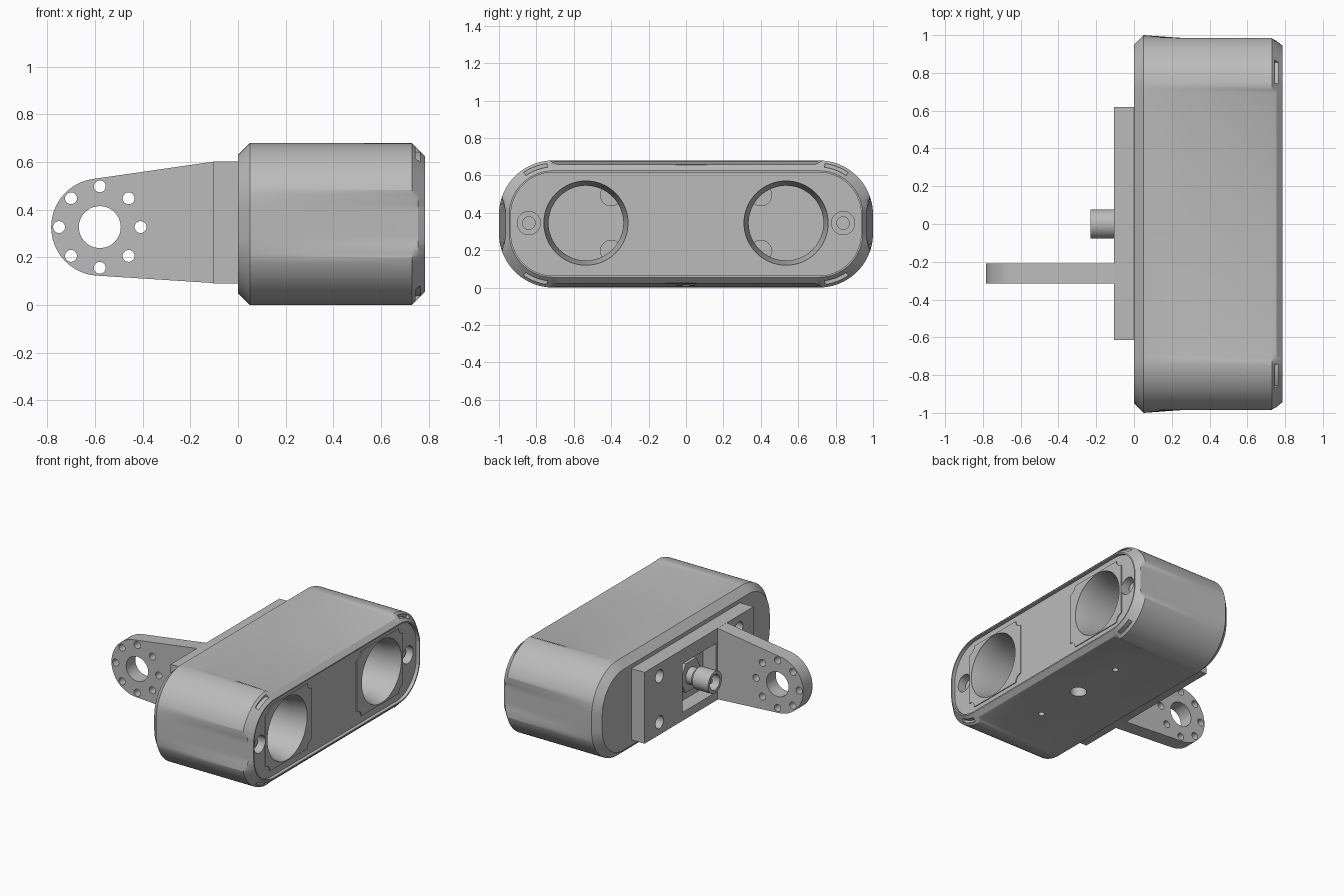
import bpy, bmesh
from math import cos, sin, pi, radians
from mathutils import Vector

cube = bpy.data.objects.get("Cube")
if cube:
    bpy.data.objects.remove(cube, do_unlink=True)

grey = bpy.data.materials.new("plain grey")
grey.use_nodes = True
grey.diffuse_color = (0.5, 0.5, 0.5, 1)
grey.node_tree.nodes["Principled BSDF"].inputs["Base Color"].default_value = (0.5, 0.5, 0.5, 1)

MID = 0.34          # height of the centre line
LENS_Y = 0.535


def loft(name, rings):
    """Skin a list of equal rings and cap both ends."""
    bm = bmesh.new()
    loops = [[bm.verts.new(p) for p in ring] for ring in rings]
    for a, b in zip(loops, loops[1:]):
        for i in range(len(a)):
            j = (i + 1) % len(a)
            bm.faces.new((a[i], a[j], b[j], b[i]))
    bm.faces.new(loops[0][::-1])
    bm.faces.new(loops[-1])
    bmesh.ops.recalc_face_normals(bm, faces=bm.faces)
    mesh = bpy.data.meshes.new(name)
    bm.to_mesh(mesh)
    bm.free()
    mesh.materials.append(grey)
    ob = bpy.data.objects.new(name, mesh)
    bpy.context.collection.objects.link(ob)
    return ob


def place(pts, axis, h):
    if axis == "x":
        return [(h, u, v) for u, v in pts]
    if axis == "y":
        return [(u, h, v) for u, v in pts]
    return [(u, v, h) for u, v in pts]


def prism(name, pts, axis, a, b):
    return loft(name, [place(pts, axis, a), place(pts, axis, b)])


def arc(u, v, r, a0, a1, n):
    return [(u + r * cos(radians(a0 + (a1 - a0) * i / n)),
             v + r * sin(radians(a0 + (a1 - a0) * i / n))) for i in range(n + 1)]


def circle(u, v, r, n=48):
    return arc(u, v, r, 0, 360, n)[:-1]


def rect(u0, u1, v0, v1):
    return [(u0, v0), (u1, v0), (u1, v1), (u0, v1)]


def cut(ob, cutter):
    mod = ob.modifiers.new("cut", "BOOLEAN")
    mod.operation = "DIFFERENCE"
    mod.solver = "EXACT"
    mod.object = cutter
    select(ob)
    bpy.ops.object.modifier_apply(modifier=mod.name)
    bpy.data.objects.remove(cutter, do_unlink=True)


def select(ob):
    bpy.ops.object.select_all(action="DESELECT")
    ob.select_set(True)
    bpy.context.view_layer.objects.active = ob


def smooth(ob, angle=25):
    select(ob)
    bpy.ops.object.shade_smooth_by_angle(angle=radians(angle))


def unit(t):
    return max(0.0, min(1.0, t))


def section(x, r, end_floor=1.0, top_floor=0.34):
    """Rounded-rectangle slice; its flats are pressed in to the given floors."""
    quarter = [(0.71 + 0.29, 0.0)] + arc(0.71, 0.05, r, 0, 90, 24) + [(0.69, 0.05 + r), (0.0, 0.05 + r)]
    quarter[0] = (0.71 + r, 0.0)
    pts = []
    for y, z in quarter:
        end = end_floor + max(0, 0.985 - end_floor) * unit((z - 0.07) / 0.08)
        top = top_floor + (0.34 - top_floor) * unit((y - 0.69) / 0.04)
        pts.append((min(y, end), min(z, top)))
    half = pts + [(-y, z) for y, z in pts[-2::-1]]
    full = half + [(y, -z) for y, z in half[-2:0:-1]]
    return [(x, y, MID + z) for y, z in full]


# Housing: bevelled shell with pressed flats and a recessed front panel
body = loft("housing", [
    section(0.0, 0.24),
    section(0.05, 0.29),
    section(0.28, 0.29, 0.983, 0.337),
    section(0.73, 0.29, 0.966, 0.32),
    section(0.755, 0.265, 0.965, 0.319),
    section(0.785, 0.235),
    section(0.785, 0.226),
    section(0.76, 0.226)])

for s in (1, -1):
    y = s * LENS_Y
    zc = 0.345
    # Lens bore: tapered mouth, then a straight tube
    cut(body, loft("mouth_cutter", [place(circle(y, zc, r, 64), "x", x)
                                    for x, r in ((0.8, 0.225), (0.76, 0.225), (0.66, 0.2), (0.3, 0.2))]))
    # Screw pocket at the outer edge
    cut(body, prism("pocket_cutter", circle(s * 0.84, zc, 0.062), "x", 0.69, 0.8))
    # Curved slots on the corner bevels
    for v in (1, -1):
        band = arc(0.71, 0.05, 0.275, 55, 83, 8) + arc(0.71, 0.05, 0.255, 83, 55, 8)
        cut(body, prism("slot_cutter", [(s * a, MID + v * b) for a, b in band], "x", 0.735, 0.82))
    # Small fixing hole underneath
    cut(body, prism("fixing_cutter", circle(0.48, s * 0.38, 0.02, 24), "z", -0.1, 0.12))
cut(body, prism("tripod_cutter", circle(0.48, 0, 0.055), "z", -0.1, 0.15))
smooth(body)

for s, side in ((1, "left"), (-1, "right")):
    y = s * LENS_Y
    # Lens plate with scooped corners
    u0, u1, v0, v1, r = 0.255, 0.78, 0.112, 0.577, 0.05
    shape = (arc(u0, v0, r, 90, 0, 6) + arc(u1, v0, r, 180, 90, 6)
             + arc(u1, v1, r, 270, 180, 6) + arc(u0, v1, r, 0, -90, 6))
    plate = prism(side + "_lens_plate", [(s * a, b) for a, b in shape], "x", 0.755, 0.766)
    cut(plate, prism("lens_cutter", circle(y, 0.345, 0.225, 64), "x", 0.7, 0.8))
    smooth(plate)
    # Posts at the bottom of the bore
    for v in (1, -1):
        smooth(prism(side + "_bore_post", circle(s * 0.4, 0.345 + v * 0.15, 0.06, 32), "x", 0.28, 0.42))
    # Screw head in the pocket
    smooth(prism(side + "_screw", circle(s * 0.84, 0.345, 0.036, 32), "x", 0.68, 0.72))

# Back plate with a square window and four holes
mount = prism("back_plate", rect(-0.615, 0.62, 0.09, 0.602), "x", -0.105, 0.0)
cut(mount, prism("window_cutter", rect(-0.19, 0.19, 0.15, 0.5), "x", -0.2, 0.1))
for y in (-0.45, 0.45):
    for z in (0.18, 0.51):
        cut(mount, prism("bolt_cutter", circle(y, z, 0.045, 32), "x", -0.2, 0.1))
smooth(mount)

# Arm: tapered bar with a round end and a ring of holes
cx, cz = -0.58, 0.327
profile = [(-0.1, 0.602)] + arc(cx, cz, 0.204, 98, 266, 40) + [(-0.1, 0.092)]
arm = prism("arm", profile, "y", -0.315, -0.21)
cut(arm, prism("pivot_cutter", circle(cx, cz, 0.088), "y", -0.5, 0))
for i in range(8):
    a = i * pi / 4
    hole = circle(cx + 0.171 * cos(a), cz + 0.171 * sin(a), 0.025, 24)
    cut(arm, prism("ring_cutter", hole, "y", -0.5, 0))
smooth(arm)

# Cable connector: hexagonal nut, narrow neck and hollow barrel
prism("connector_nut", circle(0, 0.327, 0.12, 6), "x", -0.04, 0.0)
barrel = loft("connector_barrel", [place(circle(0, 0.327, r), "x", x)
                                   for x, r in ((0.0, 0.06), (-0.085, 0.06), (-0.105, 0.078), (-0.23, 0.078))])
cut(barrel, prism("socket_cutter", circle(0, 0.327, 0.055), "x", -0.3, -0.14))
smooth(barrel)
smooth(prism("connector_pin", circle(0, 0.327, 0.018, 20), "x", -0.2, -0.13))
